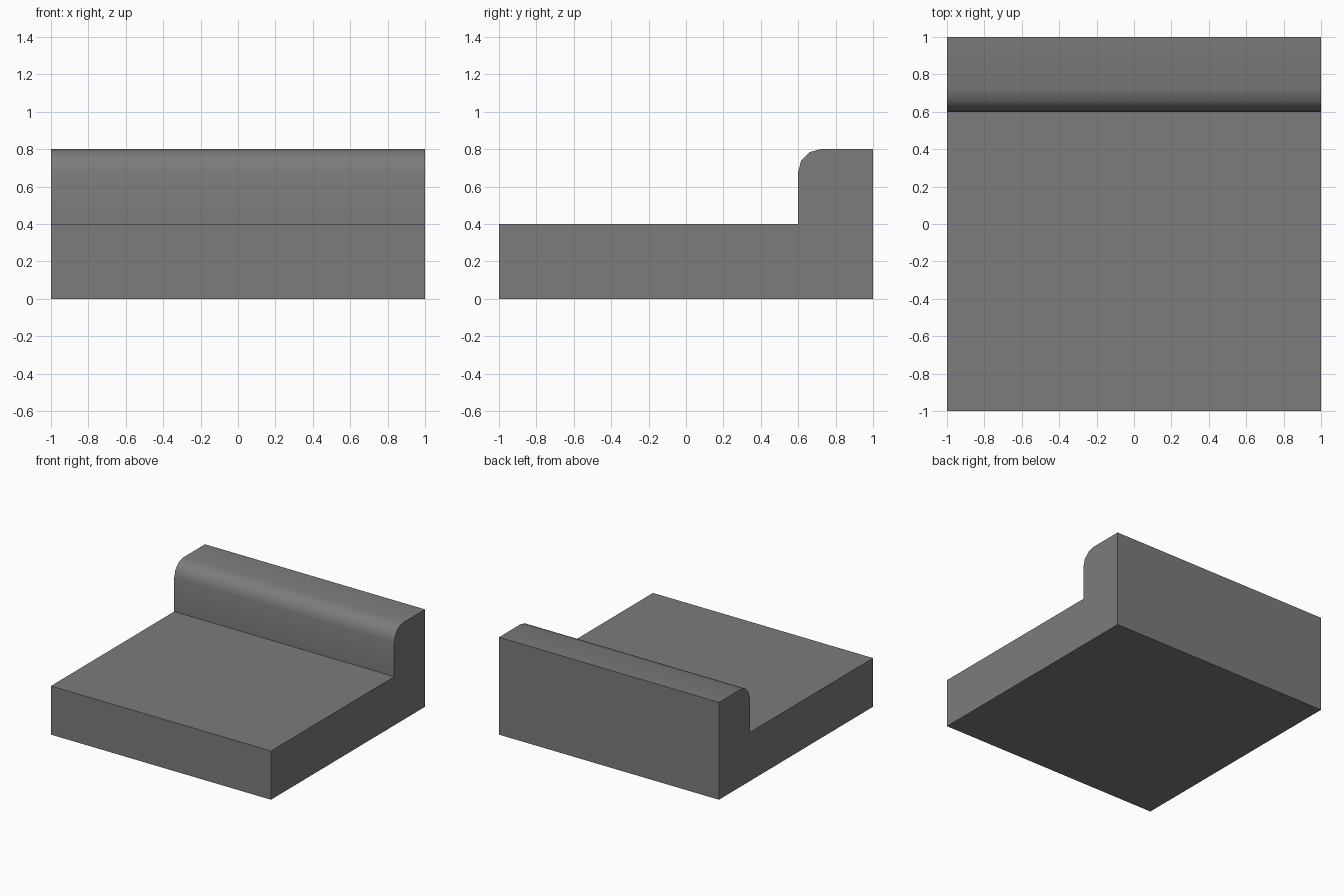
import bpy, bmesh, math

if "Cube" in bpy.data.objects:
    bpy.data.objects.remove(bpy.data.objects["Cube"])

grey = bpy.data.materials.new("mid grey")
grey.diffuse_color = (0.2, 0.2, 0.205, 1)
grey.use_nodes = True
grey.node_tree.nodes["Principled BSDF"].inputs["Base Color"].default_value = grey.diffuse_color


def extrude_profile(name, points, half_width):
    """Extrude a y-z outline symmetrically along x."""
    bm = bmesh.new()
    face = bm.faces.new([bm.verts.new((-half_width, y, z)) for y, z in points])
    ext = bmesh.ops.extrude_face_region(bm, geom=[face], use_keep_orig=True)
    moved = [v for v in ext["geom"] if isinstance(v, bmesh.types.BMVert)]
    bmesh.ops.translate(bm, verts=moved, vec=(2 * half_width, 0, 0))
    bmesh.ops.recalc_face_normals(bm, faces=bm.faces)
    mesh = bpy.data.meshes.new(name)
    bm.to_mesh(mesh)
    bm.free()
    mesh.materials.append(grey)
    obj = bpy.data.objects.new(name, mesh)
    bpy.context.collection.objects.link(obj)
    return obj


# Slab with a raised back curb whose front top edge is rounded in three facets
radius = 0.12
arc = [(0.72 + radius * math.cos(math.radians(a)),
        0.68 + radius * math.sin(math.radians(a))) for a in (90, 120, 150, 180)]
outline = [(-1, 0), (1, 0), (1, 0.8)] + arc + [(0.6, 0.4), (-1, 0.4)]
block = extrude_profile("curbed_slab", outline, 1.0)

# Soften only the rounded edge
bpy.context.view_layer.objects.active = block
block.select_set(True)
bpy.ops.object.shade_smooth_by_angle(angle=math.radians(35))
